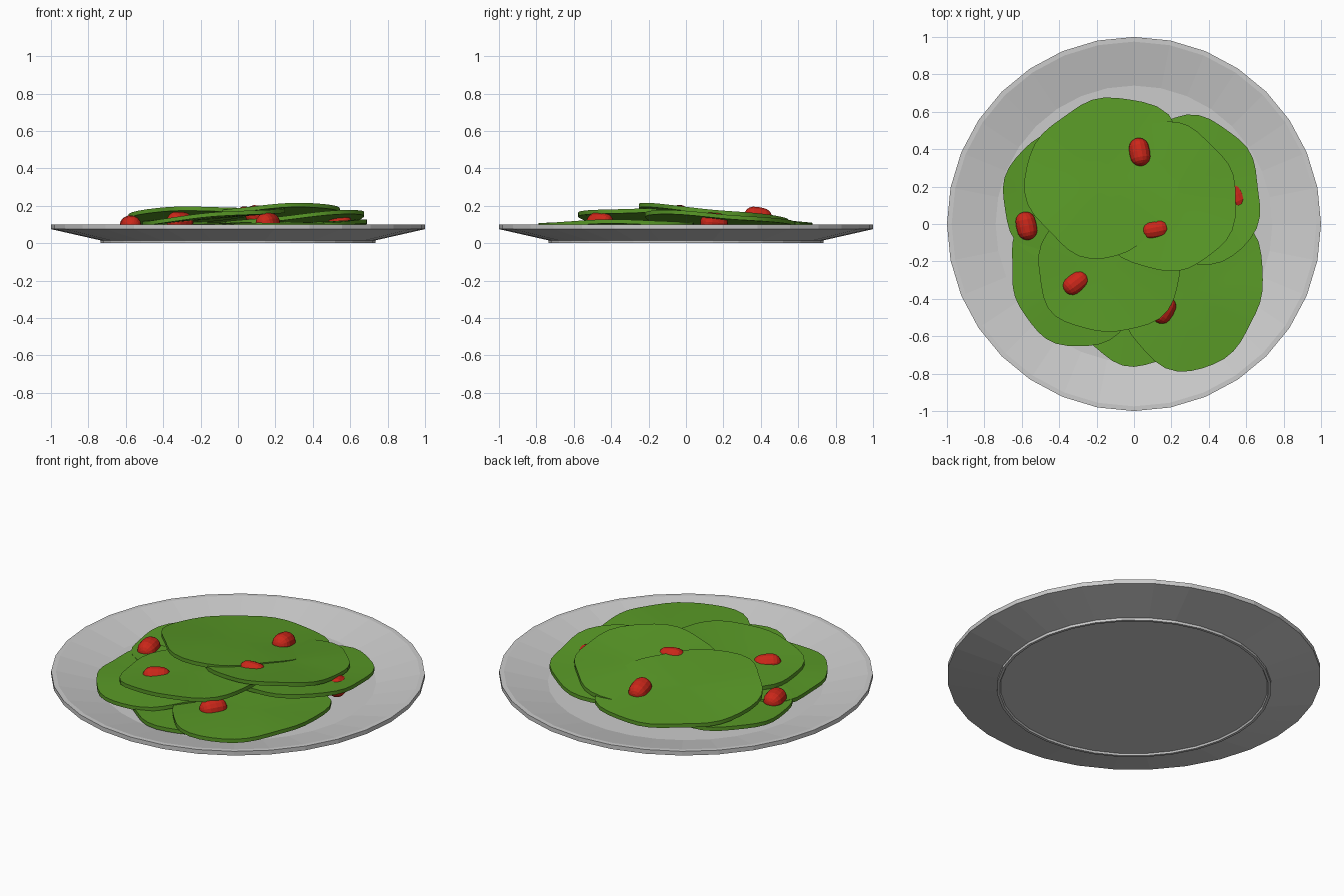
import bpy, bmesh, math
from mathutils import Vector, Matrix

if "Cube" in bpy.data.objects:
    bpy.data.objects.remove(bpy.data.objects["Cube"])


def material(name, color):
    m = bpy.data.materials.new(name)
    m.diffuse_color = color
    m.use_nodes = True
    m.node_tree.nodes["Principled BSDF"].inputs["Base Color"].default_value = m.diffuse_color
    return m


GREEN = material("leaf_green", (0.10, 0.32, 0.02, 1))
RED = material("tomato_red", (0.60, 0.02, 0.01, 1))


def finish(bm, name, mat=None):
    bmesh.ops.recalc_face_normals(bm, faces=bm.faces)
    me = bpy.data.meshes.new(name)
    bm.to_mesh(me)
    bm.free()
    ob = bpy.data.objects.new(name, me)
    bpy.context.collection.objects.link(ob)
    if mat:
        me.materials.append(mat)
    return ob


# Plate: closed profile turned around z, 32 sides
def plate():
    profile = [(0, 0.01), (0.715, 0.01), (0.72, 0), (0.735, 0), (0.735, 0.015),
               (1, 0.075), (1, 0.1), (0.975, 0.1), (0.74, 0.045), (0, 0.045)]
    bm = bmesh.new()
    verts = [bm.verts.new((r, 0, z)) for r, z in profile]
    edges = [bm.edges.new(p) for p in zip(verts, verts[1:])]
    bmesh.ops.spin(bm, geom=verts + edges, cent=(0, 0, 0), axis=(0, 0, 1),
                   angle=2 * math.pi, steps=32, use_merge=True)
    bmesh.ops.remove_doubles(bm, verts=bm.verts, dist=1e-4)
    finish(bm, "plate")


# Smooth closed interpolation through eight radii (one every 45 degrees)
def radius_at(radii, a):
    n = len(radii)
    t = a / (2 * math.pi) * n
    i = int(t)
    f = t - i
    p0, p1, p2, p3 = (radii[(i + k) % n] for k in (-1, 0, 1, 2))
    return p1 + 0.5 * f * (p2 - p0 + f * (2 * p0 - 5 * p1 + 4 * p2 - p3
                                          + f * (3 * (p1 - p2) + p3 - p0)))


# Leaf: thick wavy disc on a tilted plane; z is the height of its top
def leaf(name, x, y, z, sx, sy, radii, phase):
    bm = bmesh.new()
    n, thick = 40, 0.022
    layers = []
    for drop in (0, thick):
        rings = []
        for s in (0.5, 1.0):
            ring = []
            for i in range(n):
                a = 2 * math.pi * i / n
                r = s * radius_at(radii, a) * (1 + 0.018 * s * math.sin(7 * a + phase))
                dx, dy = r * math.cos(a), r * math.sin(a)
                wave = 0.006 * s * s * math.sin(3 * a + phase)
                ring.append(bm.verts.new((x + dx, y + dy,
                                          z + sx * dx + sy * dy + wave - drop)))
            rings.append(ring)
        centre = bm.verts.new((x, y, z - drop))
        for i in range(n):
            j = (i + 1) % n
            bm.faces.new((centre, rings[0][i], rings[0][j]))
            bm.faces.new((rings[0][i], rings[1][i], rings[1][j], rings[0][j]))
        layers.append(rings[1])
    for i in range(n):
        j = (i + 1) % n
        bm.faces.new((layers[0][i], layers[0][j], layers[1][j], layers[1][i]))
    ob = finish(bm, name, GREEN)
    ob.data.shade_smooth()
    ob.data.set_sharp_from_angle(angle=math.radians(30))


# Tomato: long capsule-like sphere, squarer than an ellipsoid
def tomato(name, x, y, top, turn, tilt):
    bm = bmesh.new()
    bmesh.ops.create_uvsphere(bm, u_segments=14, v_segments=10, radius=0.055)
    for v in bm.verts:
        v.co.z += 0.021 * max(-1, min(1, v.co.z / 0.02))
    rot = (Matrix.Rotation(math.radians(turn), 4, 'Z')
           @ Matrix.Rotation(math.radians(90 + tilt), 4, 'Y'))
    bm.transform(Matrix.Translation(Vector((x, y, top - 0.056))) @ rot)
    finish(bm, name, RED)


plate()

leaves = [  # x, y, z, slope x, slope y, radii, phase
    ("left_leaf", -0.33, 0.13, 0.09, 0.0, -0.01,
     (.36, .36, .36, .38, .37, .37, .36, .36), 0.5),
    ("bottom_leaf", 0.0, -0.38, 0.075, 0.02, 0.0,
     (.38, .38, .36, .36, .36, .35, .38, .38), 1.0),
    ("front_right_leaf", 0.30, -0.36, 0.11, 0.03, 0.0,
     (.38, .46, .40, .38, .36, .40, .43, .38), 2.0),
    ("front_left_leaf", -0.30, -0.28, 0.10, 0.03, 0.02,
     (.37, .37, .35, .41, .35, .36, .38, .37), 3.0),
    ("right_leaf", 0.28, 0.17, 0.13, 0.08, -0.06,
     (.39, .40, .41, .38, .38, .38, .38, .43), 4.0),
    ("middle_leaf", -0.15, -0.22, 0.15, 0.09, -0.02,
     (.40, .36, .35, .36, .36, .38, .35, .40), 0.0),
    ("upper_right_leaf", 0.17, 0.15, 0.165, 0.05, -0.10,
     (.38, .37, .40, .40, .40, .40, .40, .40), 5.0),
    ("upper_left_leaf", -0.16, 0.24, 0.152, 0.01, -0.11,
     (.40, .48, .43, .40, .43, .41, .43, .37), 2.5),
]
for args in leaves:
    leaf(*args)

tomatoes = [(0.03, 0.385, 0.195, 100, 10), (0.115, -0.03, 0.205, 10, 5),
            (-0.31, -0.315, 0.17, 38, 5), (-0.575, -0.01, 0.15, 102, 0),
            (0.545, 0.15, 0.165, 115, 5), (0.16, -0.46, 0.165, 60, 0)]
for i, t in enumerate(tomatoes):
    tomato(f"tomato_{i + 1}", *t)
